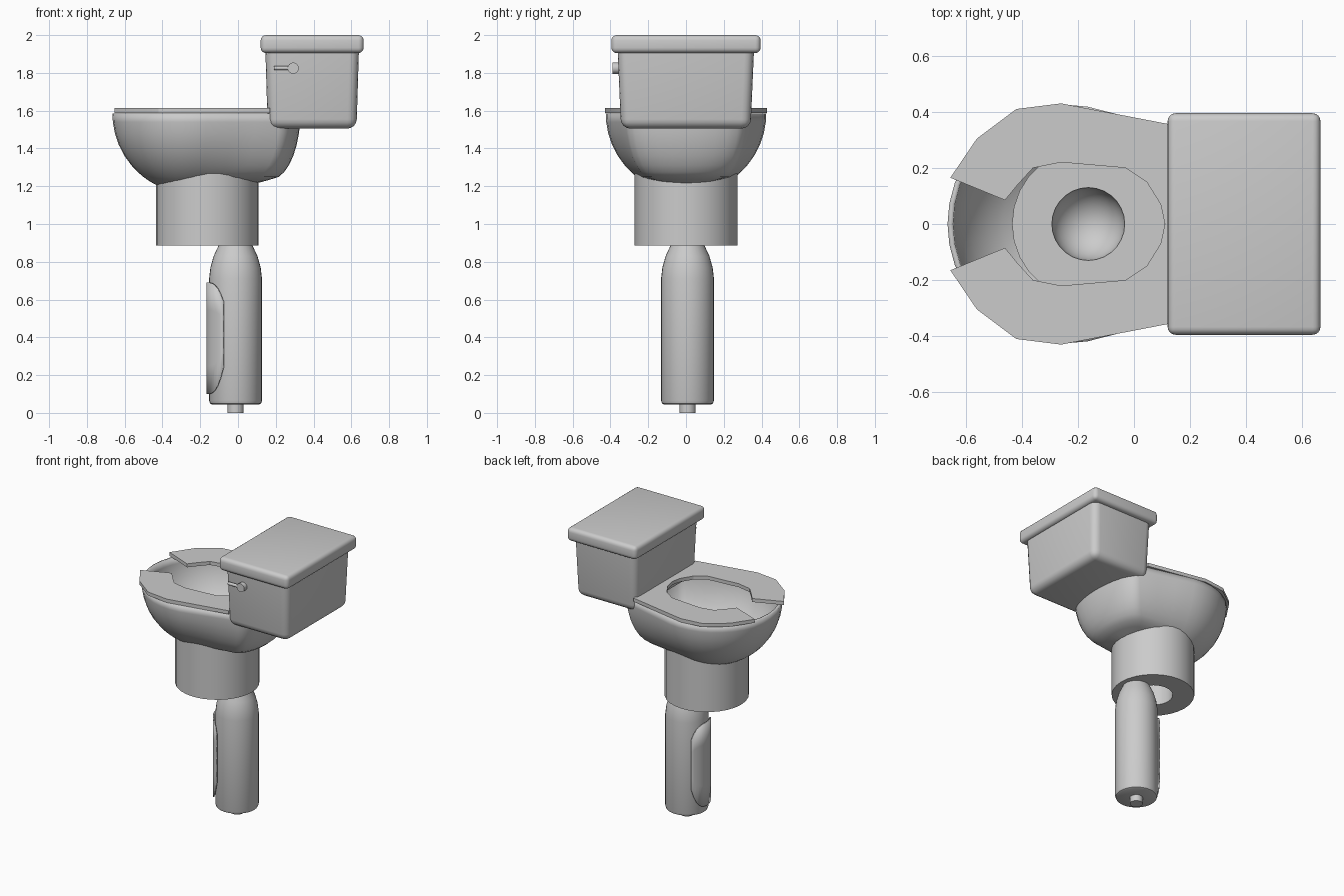
import bpy, bmesh
from math import sin, cos, pi, radians, sqrt
from mathutils import Matrix, Vector

cube = bpy.data.objects.get("Cube")
if cube:
    bpy.data.objects.remove(cube, do_unlink=True)

grey = bpy.data.materials.new("plain_grey")
grey.use_nodes = True
colour = (0.6, 0.6, 0.6, 1)
grey.diffuse_color = colour
grey.node_tree.nodes["Principled BSDF"].inputs["Base Color"].default_value = colour


def finish(name, bm, angle=35, outward=True):
    if outward:
        bmesh.ops.recalc_face_normals(bm, faces=bm.faces)
    mesh = bpy.data.meshes.new(name)
    bm.to_mesh(mesh)
    bm.free()
    mesh.materials.append(grey)
    obj = bpy.data.objects.new(name, mesh)
    bpy.context.collection.objects.link(obj)
    bpy.ops.object.select_all(action='DESELECT')
    obj.select_set(True)
    bpy.context.view_layer.objects.active = obj
    bpy.ops.object.shade_smooth_by_angle(angle=radians(angle))
    return obj


def loft(rings, closed=True):
    """Bridge equal-length rings of points into a skin."""
    bm = bmesh.new()
    rows = [[bm.verts.new(p) for p in ring] for ring in rings]
    n = len(rows[0])
    for a, b in zip(rows, rows[1:]):
        for i in range(n if closed else n - 1):
            j = (i + 1) % n
            bm.faces.new((a[i], a[j], b[j], b[i]))
    return bm


def lathe(name, profile, centre, sides):
    """Turn an (radius, height) profile about a vertical axis."""
    rings = [[(centre[0] + r * cos(2 * pi * i / sides),
               centre[1] + r * sin(2 * pi * i / sides), z) for i in range(sides)]
             for r, z in profile]
    bm = loft(rings)
    bmesh.ops.remove_doubles(bm, verts=bm.verts, dist=1e-5)
    return finish(name, bm)


def box(name, lo, hi, bevel, taper=1.0, open_top=False):
    lo, hi = Vector(lo), Vector(hi)
    mid, size = (lo + hi) / 2, hi - lo
    bm = bmesh.new()
    bmesh.ops.create_cube(bm, size=1)
    for v in bm.verts:
        k = taper if v.co.z < 0 else 1
        v.co = mid + Vector((v.co.x * size.x * k, v.co.y * size.y * k, v.co.z * size.z))
    edges = [e for e in bm.edges
             if not open_top or min(v.co.z for v in e.verts) < mid.z]
    bmesh.ops.bevel(bm, geom=edges, offset=bevel, segments=4, profile=0.5,
                    affect='EDGES', clamp_overlap=True)
    return finish(name, bm)


def rod(name, start, end, radius, sides=16):
    start, end = Vector(start), Vector(end)
    axis = end - start
    bm = bmesh.new()
    turn = axis.to_track_quat('Z', 'Y').to_matrix().to_4x4()
    bmesh.ops.create_cone(bm, cap_ends=True, segments=sides, radius1=radius,
                          radius2=radius, depth=axis.length,
                          matrix=Matrix.Translation((start + end) / 2) @ turn)
    return finish(name, bm)


# Bottle handle with its end cap
axis = (-0.013, 0.008)
lathe("bottle", [(0, 0.045), (0.125, 0.045), (0.135, 0.05), (0.14, 0.065), (0.14, 0.71),
                 (0.133, 0.77), (0.116, 0.83), (0.088, 0.89), (0.068, 0.95),
                 (0.062, 1.2), (0.045, 1.21), (0, 1.21)], axis, 32)
lathe("bottle_cap", [(0, 0), (0.043, 0), (0.043, 0.05), (0, 0.05)], axis, 16)

# Wrapped label on the bottle
columns = []
for i in range(17):
    v = i / 8 - 1
    a = radians(190 + 55 * v)
    low, high = 0.1 + 0.14 * v ** 4, 0.69 - 0.1 * v ** 4
    columns.append([(axis[0] + 0.151 * cos(a), axis[1] + 0.151 * sin(a),
                     low + (high - low) * k / 4) for k in range(5)])
label = finish("bottle_label", loft(columns, closed=False))
thick = label.modifiers.new("thickness", 'SOLIDIFY')
thick.thickness, thick.offset = 0.008, 0

# Pedestal: flat top with a round drain cup, hollow underneath
cup = [(0.13 * sin(k * pi / 16), 1.3 - 0.13 * cos(k * pi / 16)) for k in range(9)]
lathe("pedestal", cup + [(0.272, 1.3), (0.272, 0.885), (0.13, 0.885),
                         (0.13, 1.12), (0, 1.12)], (-0.163, 0), 28)

# Bowl: round front blended into a narrower rear lobe
RIM, RADIUS, CX = 1.585, 0.425, -0.24


def bowl_ring(z):
    r = sqrt(RADIUS ** 2 - (RIM - z) ** 2)
    u = (z - 1.235) / 0.35
    s = sqrt(1 - (1 - u) ** 2) if u >= 0 else u * 8
    xc, yc, xb = 0.07 + 0.15 * s, 0.17 + 0.15 * s, 0.17 + 0.16 * s
    half = [(CX + r * cos(a), r * sin(a))
            for a in (pi - radians(100) * k / 10 for k in range(11))]
    x0, y0 = half[-1]
    half += [(x0 + (xc - x0) * k / 3, y0 + (yc - y0) * k / 3) for k in (1, 2)]
    half += [(xc + (xb - xc) * cos(t), yc * sin(t))
             for t in (pi / 2 * (1 - k / 6) for k in range(7))]
    ring = half + [(x, -y) for x, y in half[-2:0:-1]]
    return [(x, y, z) for x, y in ring]


levels = (1.2, 1.215, 1.235, 1.25, 1.275, 1.31, 1.36, 1.42, 1.48, 1.54, RIM)
bowl = finish("bowl", loft([bowl_ring(z) for z in reversed(levels)]), 32)
shell = bowl.modifiers.new("shell", 'SOLIDIFY')
shell.thickness, shell.offset = 0.02, -1

# Seat: open-fronted flat ring, modelled as one half and mirrored
half_seat = [(-0.655, 0.165), (-0.56, 0.305), (-0.42, 0.41), (-0.26, 0.43),
             (0.12, 0.357), (0.17, 0.347), (0.17, 0), (0.11, 0), (0.095, 0.07),
             (0.045, 0.15), (-0.03, 0.2), (-0.26, 0.22), (-0.36, 0.2),
             (-0.415, 0.14), (-0.46, 0.085)]
bm = bmesh.new()
base = bm.faces.new([bm.verts.new((x, y, 1.588)) for x, y in half_seat])
top = bmesh.ops.extrude_face_region(bm, geom=[base])["geom"]
bmesh.ops.translate(bm, vec=(0, 0, 0.025),
                    verts=[g for g in top if isinstance(g, bmesh.types.BMVert)])
bmesh.ops.recalc_face_normals(bm, faces=bm.faces)
bmesh.ops.delete(bm, geom=[f for f in bm.faces if all(abs(v.co.y) < 1e-5 for v in f.verts)],
                 context='FACES_ONLY')
seat = finish("seat", bm, 20, outward=False)
mirror = seat.modifiers.new("mirror", 'MIRROR')
mirror.use_axis = (False, True, False)

# Cistern with lid and flush lever
box("tank", (0.145, -0.362, 1.505), (0.64, 0.36, 1.92), 0.05, taper=0.95, open_top=True)
box("tank_lid", (0.12, -0.395, 1.905), (0.665, 0.395, 2.0), 0.028)
rod("lever_knob", (0.292, -0.39, 1.825), (0.292, -0.345, 1.825), 0.03)
rod("lever_arm", (0.19, -0.377, 1.825), (0.285, -0.377, 1.825), 0.011, 12)
